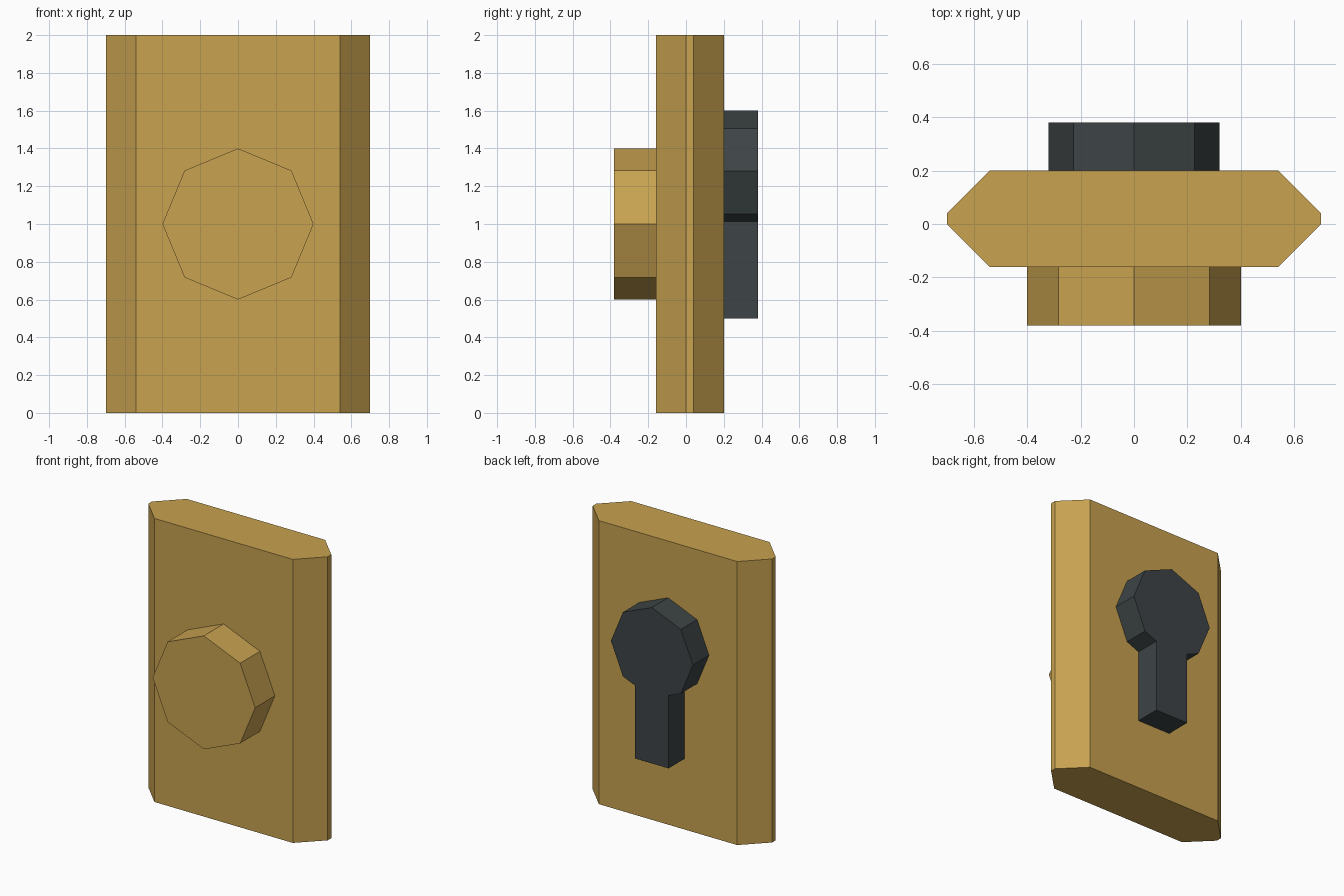
import bpy, bmesh, math
from mathutils import Vector

if "Cube" in bpy.data.objects:
    bpy.data.objects.remove(bpy.data.objects["Cube"])


def material(name, rgb):
    m = bpy.data.materials.new(name)
    m.diffuse_color = (*rgb, 1.0)
    m.use_nodes = True
    m.node_tree.nodes["Principled BSDF"].inputs["Base Color"].default_value = m.diffuse_color
    return m


def prism(name, points, offset, mat):
    """Flat-sided solid: extrude a 3D outline along an offset."""
    bm = bmesh.new()
    face = bm.faces.new([bm.verts.new(p) for p in points])
    ext = bmesh.ops.extrude_face_region(bm, geom=[face], use_keep_orig=True)
    moved = [v for v in ext["geom"] if isinstance(v, bmesh.types.BMVert)]
    bmesh.ops.translate(bm, vec=Vector(offset), verts=moved)
    bmesh.ops.recalc_face_normals(bm, faces=bm.faces)
    mesh = bpy.data.meshes.new(name)
    bm.to_mesh(mesh)
    bm.free()
    mesh.materials.append(mat)
    obj = bpy.data.objects.new(name, mesh)
    bpy.context.collection.objects.link(obj)
    return obj


def octagon(radius, zc):
    """Eight (x, z) points, starting at the bottom, going towards +x."""
    return [(radius * math.sin(i * math.pi / 4), zc - radius * math.cos(i * math.pi / 4))
            for i in range(8)]


brass = material("brass", (0.578, 0.361, 0.080))
charcoal = material("charcoal", (0.047, 0.058, 0.061))

# Plate with chamfered long edges, mirrored half profile
half = [(0.54, -0.16), (0.70, 0.0), (0.70, 0.04), (0.54, 0.20)]
outline = half + [(-x, y) for x, y in reversed(half)]
prism("plate", [(x, y, 0) for x, y in outline], (0, 0, 2), brass)

# Eight-sided knob on the front
prism("knob", [(x, -0.16, z) for x, z in octagon(0.40, 1.0)], (0, -0.22, 0), brass)

# Raised keyhole on the back: octagon head with a straight stem
radius, zc, w = 0.32, 1.28, 0.13
head = octagon(radius, zc)
join = head[0][1] + (head[1][1] - head[0][1]) * w / head[1][0]
keyhole = [(-w, join), (-w, 0.50), (w, 0.50), (w, join)] + head[1:]
prism("keyhole", [(x, 0.20, z) for x, z in keyhole], (0, 0.18, 0), charcoal)
